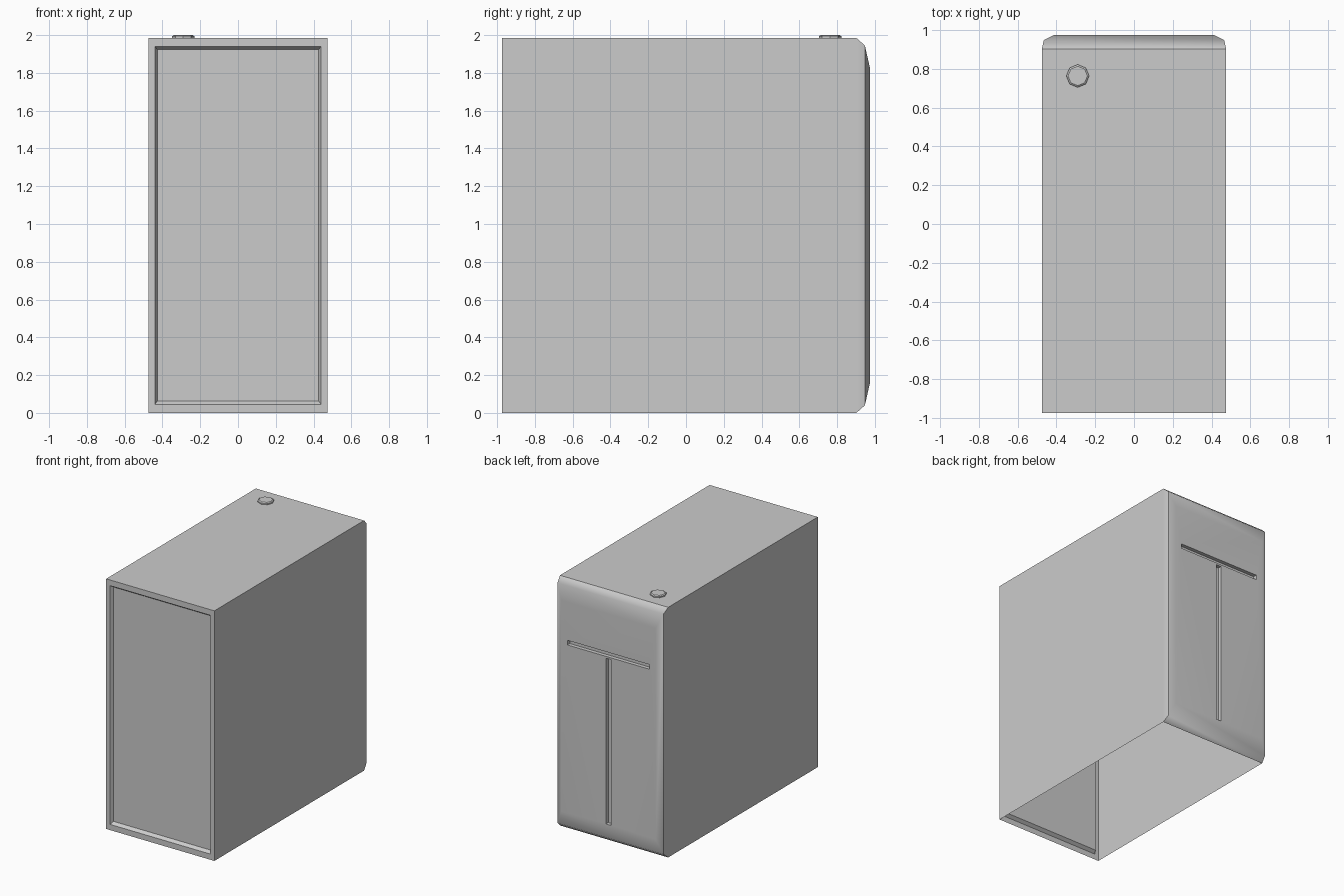
import bpy, bmesh, math

if "Cube" in bpy.data.objects:
    bpy.data.objects.remove(bpy.data.objects["Cube"])


def loft(name, rings, cap_start=True):
    """Skin a list of equal-length point rings into a mesh object."""
    bm = bmesh.new()
    loops = [[bm.verts.new(p) for p in ring] for ring in rings]
    for a, b in zip(loops, loops[1:]):
        n = len(a)
        for i in range(n):
            j = (i + 1) % n
            bm.faces.new((a[i], a[j], b[j], b[i]))
    if cap_start:
        bm.faces.new(loops[0])
    bm.faces.new(loops[-1])
    bmesh.ops.recalc_face_normals(bm, faces=bm.faces)
    me = bpy.data.meshes.new(name)
    bm.to_mesh(me)
    bm.free()
    ob = bpy.data.objects.new(name, me)
    bpy.context.collection.objects.link(ob)
    return ob


def rect(y, half_x, z0, z1):
    return [(-half_x, y, z0), (half_x, y, z0), (half_x, y, z1), (-half_x, y, z1)]


def select_only(ob):
    bpy.ops.object.select_all(action='DESELECT')
    ob.select_set(True)
    bpy.context.view_layer.objects.active = ob


# Case: recessed panel at -y, straight body, rounded face at +y
case = loft("case_shell", [
    rect(-0.95, 0.427, 0.063, 1.923),
    rect(-0.975, 0.44, 0.045, 1.94),
    rect(-0.975, 0.475, 0.0, 1.985),
    rect(0.902, 0.475, 0.0, 1.985),
    rect(0.947, 0.465, 0.04, 1.945),
    rect(0.973, 0.415, 0.155, 1.83),
])

# T-shaped grooves cut into the rounded face
for name, hx, z0, z1 in (("slot_cutter", 0.36, 1.49, 1.527),
                         ("seam_cutter", 0.022, 0.16, 1.475)):
    cutter = loft(name, [rect(0.943, hx, z0, z1), rect(1.05, hx, z0, z1)])
    cutter.hide_render = True
    mod = case.modifiers.new(name, 'BOOLEAN')
    mod.operation = 'DIFFERENCE'
    mod.solver = 'EXACT'
    mod.object = cutter
    select_only(case)
    bpy.ops.object.modifier_apply(modifier=mod.name)
    bpy.data.objects.remove(cutter)

# Underside is open
bm = bmesh.new()
bm.from_mesh(case.data)
under = [f for f in bm.faces if all(abs(v.co.z) < 1e-4 for v in f.verts)]
bmesh.ops.delete(bm, geom=under, context='FACES')
bm.to_mesh(case.data)
bm.free()

select_only(case)
bpy.ops.object.shade_smooth_by_angle(angle=math.radians(40))
weighted = case.modifiers.new("flat_panels", 'WEIGHTED_NORMAL')
weighted.keep_sharp = True


# Power button on top
def octagon(r, z):
    return [(-0.29 + r * math.cos(i * math.pi / 4),
             0.763 + r * math.sin(i * math.pi / 4), z) for i in range(8)]


loft("power_button", [octagon(0.059, 1.985), octagon(0.059, 1.994),
                      octagon(0.05, 2.0)], cap_start=False)
